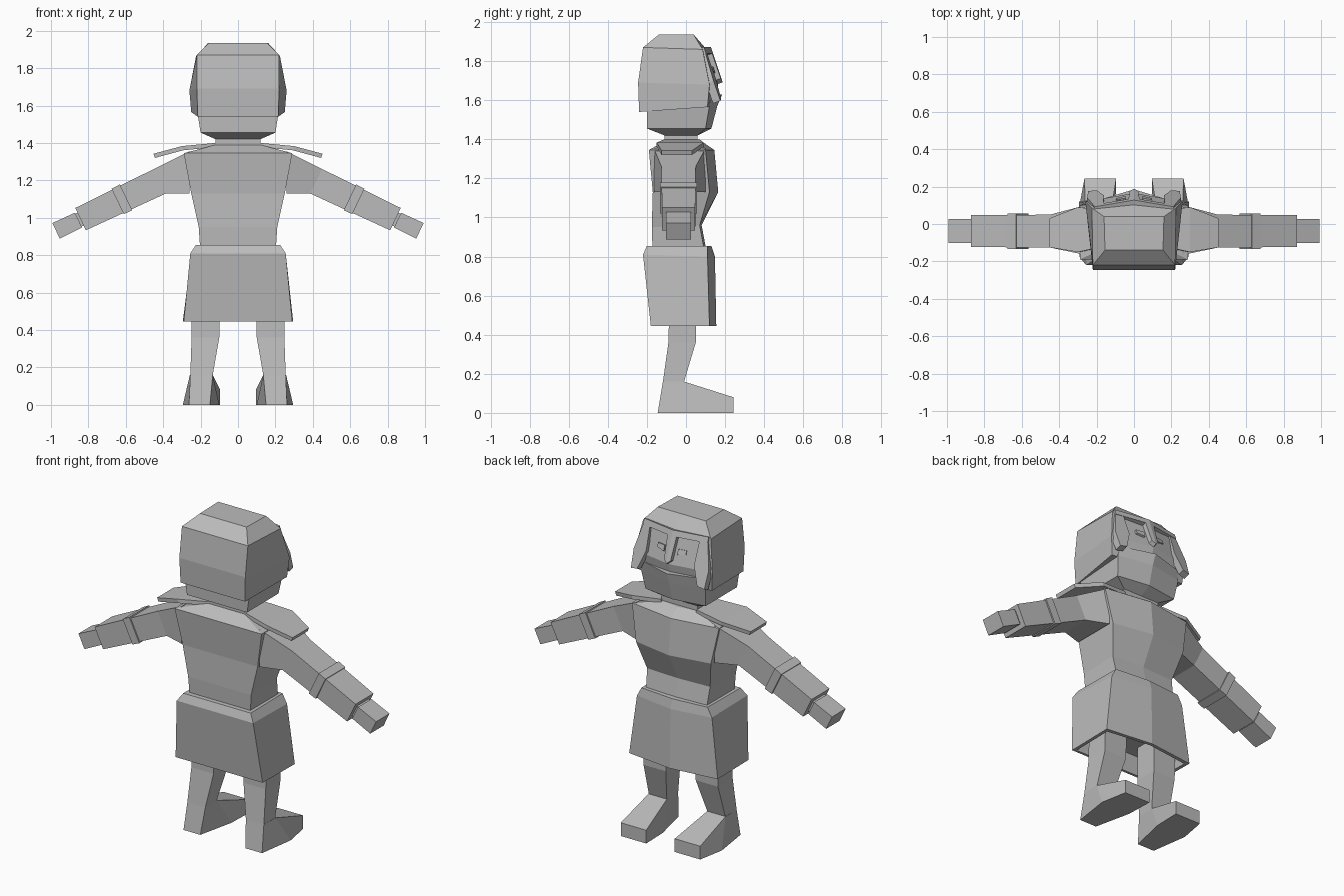
import bpy, bmesh
from mathutils import Vector

cube = bpy.data.objects.get("Cube")
if cube:
    bpy.data.objects.remove(cube)

grey = bpy.data.materials.new("plain_grey")
grey.use_nodes = True
COLOUR = (0.5, 0.5, 0.5, 1)
grey.diffuse_color = COLOUR
grey.node_tree.nodes["Principled BSDF"].inputs["Base Color"].default_value = COLOUR


def skin(name, rings, mirror=False):
    """Closed skin through rings of equal length."""
    bm = bmesh.new()
    loops = [[bm.verts.new(p) for p in ring] for ring in rings]
    n = len(loops[0])
    for a, b in zip(loops, loops[1:]):
        for i in range(n):
            j = (i + 1) % n
            bm.faces.new((a[i], a[j], b[j], b[i]))
    bm.faces.new(loops[0])
    bm.faces.new(loops[-1])
    bmesh.ops.recalc_face_normals(bm, faces=bm.faces)
    mesh = bpy.data.meshes.new(name)
    bm.to_mesh(mesh)
    bm.free()
    mesh.materials.append(grey)
    obj = bpy.data.objects.new(name, mesh)
    bpy.context.collection.objects.link(obj)
    if mirror:
        mod = obj.modifiers.new("Mirror", "MIRROR")
        mod.use_clip = False
    return obj


def body_ring(xb, yb, zb, xf, yf, zf, yc):
    """Symmetric ring: two back corners, two front corners, front and back middle."""
    return [(0, yb, zb), (xb, yb, zb), (xf, yf, zf), (0, yc, zf),
            (-xf, yf, zf), (-xb, yb, zb)]


def box_ring(x0, x1, y0, y1, z):
    return [(x0, y0, z), (x1, y0, z), (x1, y1, z), (x0, y1, z)]


# Head: helmet, jaw and neck
skin("helmet", [body_ring(*r) for r in (
    (.215, -.24, 1.54, .25, .11, 1.565, .135),
    (.22, -.245, 1.69, .26, .12, 1.68, .165),
    (.22, -.22, 1.87, .225, .085, 1.86, .105),
    (.155, -.14, 1.935, .16, .04, 1.935, .04))])
skin("jaw", [body_ring(*r) for r in (
    (.12, -.11, 1.42, .12, .06, 1.42, .06),
    (.2, -.2, 1.455, .2, .1, 1.455, .13),
    (.215, -.2, 1.55, .215, .12, 1.57, .16),
    (.19, -.15, 1.62, .2, .125, 1.63, .185))])
skin("neck", [body_ring(.12, -.11, z, .12, .06, z, .06) for z in (1.36, 1.43)])

# Face guard: raised strips following the sloping face
DOWN = Vector((0, .06, -.18)).normalized()
OUT = Vector((0, .18, .06)).normalized()


def face_strip(name, outline, depth=.022):
    """Outline holds (x, distance down the face); plate leans back to the sides."""
    def place(x, s, lift):
        return Vector((x, .107 - abs(x) * .17, 1.865)) + DOWN * s + OUT * lift
    skin(name, [[place(x, s, lift) for x, s in outline] for lift in (-.02, depth)], True)


face_strip("brow", [(0, 0), (.215, 0), (.215, .035), (0, .035)])
face_strip("nose_guard", [(0, .03), (.03, .03), (.022, .17), (0, .19)])
face_strip("eye", [(.045, .1), (.095, .1), (.095, .125), (.045, .135)], .008)
face_strip("cheek_guard", [(.165, .03), (.215, .03), (.25, .18), (.245, .29),
                           (.2, .28), (.16, .17)], .02)

# Torso
skin("torso", [body_ring(*r) for r in (
    (.2, -.17, .8, .2, .1, .8, .11),
    (.21, -.175, .95, .21, .07, .96, .08),
    (.25, -.17, 1.13, .25, .12, 1.13, .165),
    (.29, -.19, 1.345, .29, .1, 1.345, .145),
    (.12, -.11, 1.39, .12, .06, 1.39, .08))])

# Skirt with a sloped waistband and a hollow underside
skin("skirt", [body_ring(*r) for r in (
    (.19, -.16, .855, .19, .1, .855, .12),
    (.225, -.2, .855, .22, .11, .855, .13),
    (.255, -.22, .81, .25, .11, .8, .148),
    (.29, -.18, .445, .295, .12, .445, .155),
    (.27, -.165, .445, .275, .1, .445, .135),
    (.25, -.16, .56, .25, .09, .56, .12))])

# Shoulder mantle
skin("shoulder_mantle", [[(x, y0, z), (x, y1, z), (x - .008, y1, z - .022), (x - .008, y0, z - .022)]
                         for x, y0, y1, z in ((.12, -.11, .07, 1.4), (.3, -.15, .09, 1.383),
                                              (.452, -.125, .03, 1.342))], True)

# Arms: rings square to a sloping axis
AXIS = Vector((.902, 0, -.431))
UP = Vector((.431, 0, .902))
SIDE = Vector((0, 1, 0))
START = Vector((.418, -.038, 1.195))


def arm_part(name, stations, root=None):
    rings = [root] if root else []
    for dist, half_up, half_side in stations:
        c = START + AXIS * dist
        rings.append([c + UP * half_up * u + SIDE * half_side * s
                      for u, s in ((1, -1), (1, 1), (-1, 1), (-1, -1))])
    skin(name, rings, True)


arm_part("arm", [(0, .073, .088), (.47, .066, .085)],
         [(.26, -.165, 1.355), (.26, .1, 1.355), (.26, .1, 1.13), (.26, -.165, 1.13)])
arm_part("elbow_band", [(.2, .077, .095), (.25, .075, .095)])
arm_part("wrist", [(.45, .038, .055), (.5, .038, .055)])
arm_part("hand", [(.482, .044, .064), (.615, .046, .064)])

# Legs and feet
skin("leg", [box_ring(.095, .25, -.085, .055, .57),
             box_ring(.1, .248, -.09, .05, .36),
             box_ring(.135, .255, -.118, -.01, .16),
             box_ring(.15, .262, -.145, -.01, 0)], True)
skin("foot", [
    [(.15, -.145, 0), (.262, -.145, 0), (.255, -.118, .16), (.135, -.118, .16)],
    [(.1, .08, 0), (.295, .08, 0), (.257, -.01, .16), (.135, -.01, .16)],
    [(.095, .243, 0), (.265, .243, 0), (.265, .243, .08), (.095, .243, .08)]], True)
